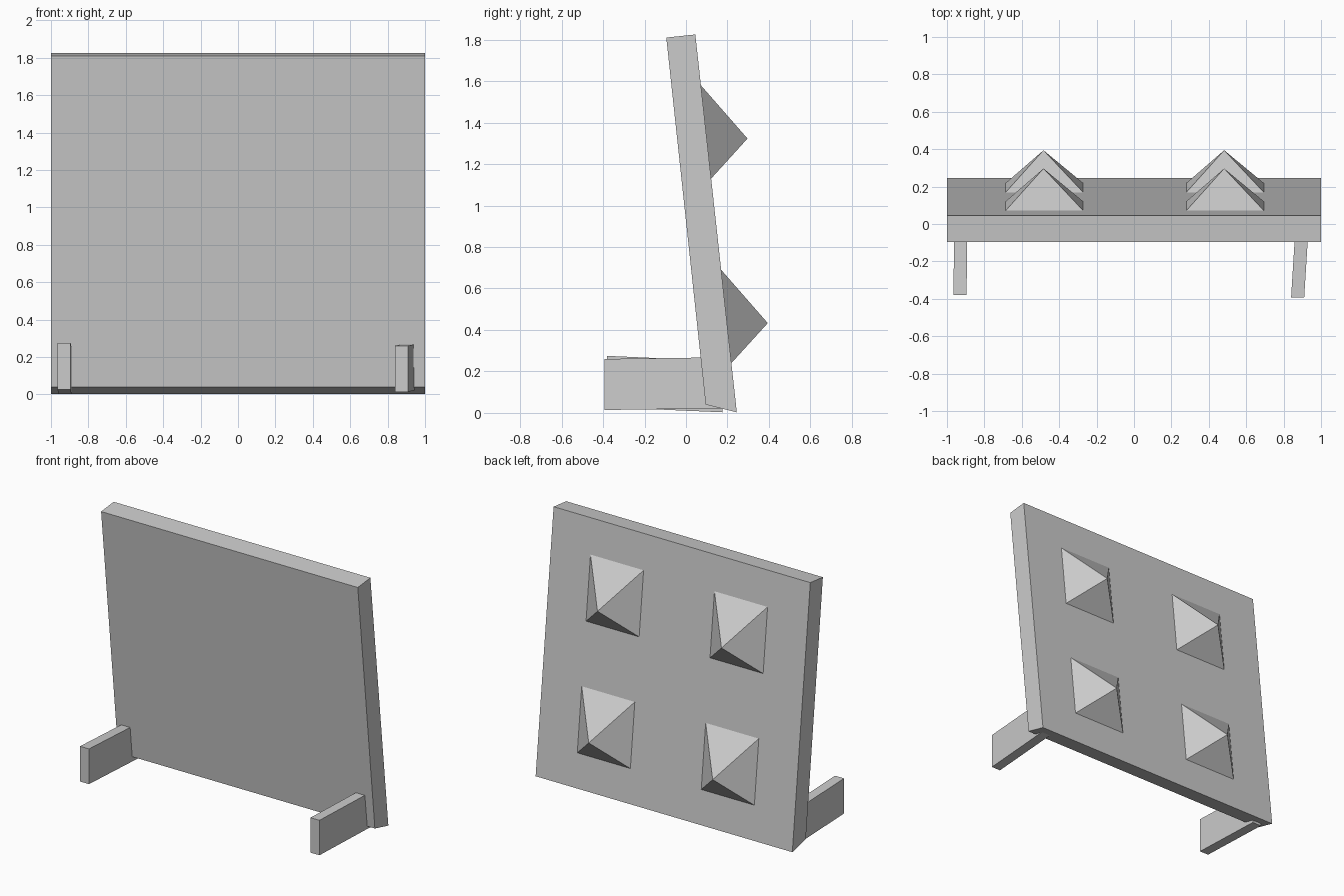
import bpy
import bmesh
from mathutils import Vector

cube = bpy.data.objects.get("Cube")
if cube:
    bpy.data.objects.remove(cube, do_unlink=True)

grey = bpy.data.materials.new("plain grey")
grey.use_nodes = True
colour = (0.6, 0.6, 0.6, 1)
grey.diffuse_color = colour
grey.node_tree.nodes["Principled BSDF"].inputs["Base Color"].default_value = colour


def build(name, base, tip):
    """Join a base outline to a matching outline, or to a single apex."""
    bm = bmesh.new()
    a = [bm.verts.new(p) for p in base]
    b = [bm.verts.new(p) for p in tip]
    n = len(a)
    bm.faces.new(a)
    if len(b) == n:
        bm.faces.new(b)
    for i in range(n):
        j = (i + 1) % n
        side = (a[i], a[j], b[j], b[i]) if len(b) == n else (a[i], a[j], b[0])
        bm.faces.new(side)
    bmesh.ops.recalc_face_normals(bm, faces=bm.faces)
    mesh = bpy.data.meshes.new(name)
    bm.to_mesh(mesh)
    bm.free()
    mesh.materials.append(grey)
    obj = bpy.data.objects.new(name, mesh)
    bpy.context.collection.objects.link(obj)
    return obj


def rect(x, y, low, high, width):
    """Upright rectangle facing the front, x is its centre."""
    h = width / 2
    return [(x - h, y, low), (x + h, y, low), (x + h, y, high), (x - h, y, high)]


# Leaning panel, extruded from its side profile
profile = [(0.095, 0.04), (0.245, 0.003), (0.045, 1.825), (-0.095, 1.81)]
build("panel", [(-1, y, z) for y, z in profile], [(1, y, z) for y, z in profile])

# Four pyramid studs on the back
top, bottom = Vector((0.045, 1.825)), Vector((0.245, 0.003))
slope = (bottom.x - top.x) / (top.y - bottom.y)


def back_y(z):
    return top.x + (top.y - z) * slope


for row, z in (("upper", 1.355), ("lower", 0.465)):
    for side, x in (("left", 0.487), ("right", -0.479)):
        base = [(x + dx * 0.207, back_y(z + dz * 0.225), z + dz * 0.225)
                for dx, dz in ((-1, -1), (1, -1), (1, 1), (-1, 1))]
        apex = (x - 0.005, back_y(z) + 0.2, z - 0.032)
        build(f"{row}_{side}_stud", base, [apex])

# Two slightly crooked feet
build("right_foot", rect(-0.93, -0.38, 0.027, 0.275, 0.07),
      rect(-0.925, 0.175, 0.003, 0.25, 0.07))
build("left_foot", rect(0.875, -0.393, 0.014, 0.26, 0.07),
      rect(0.91, 0.17, 0.022, 0.268, 0.07))
